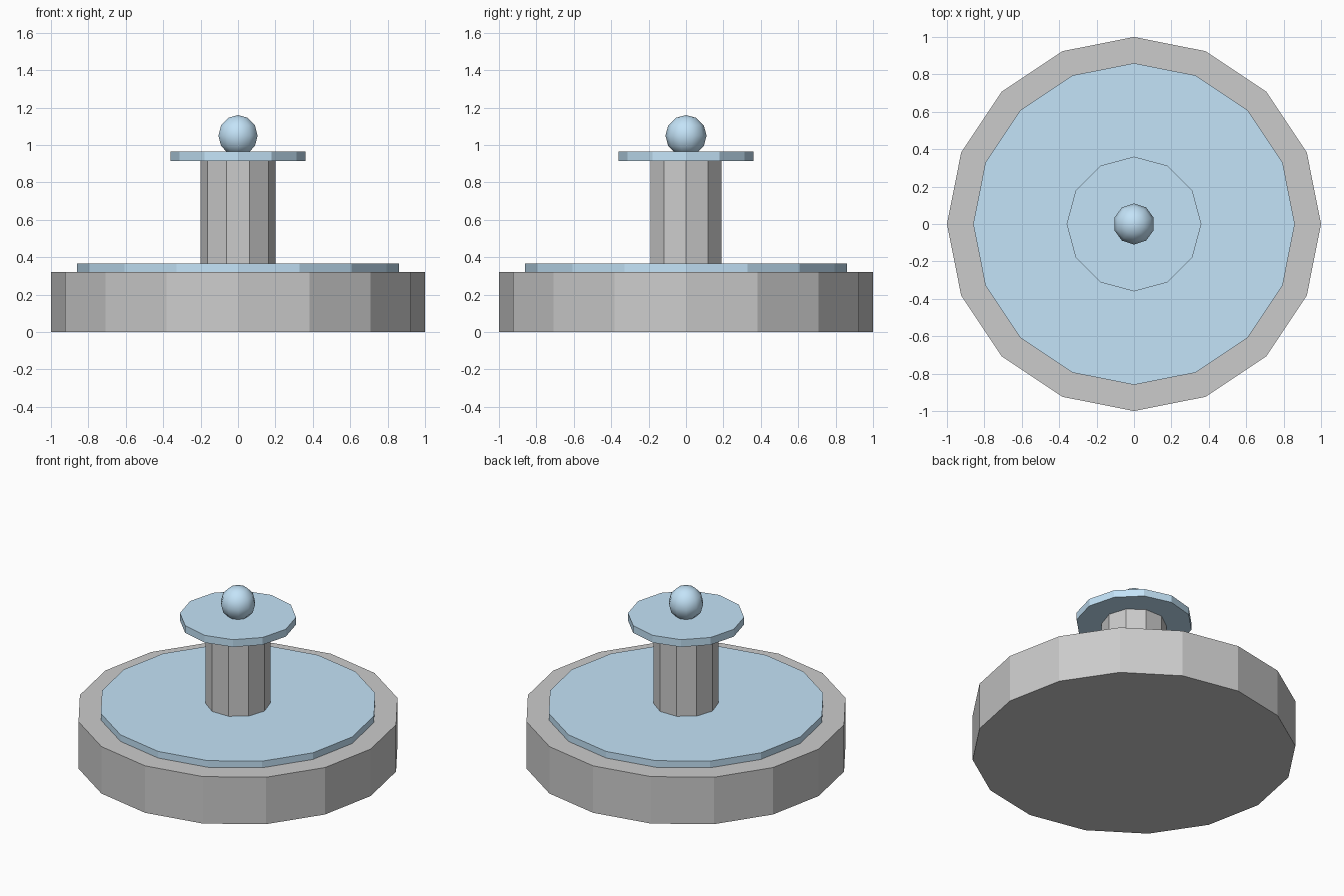
import bpy

if "Cube" in bpy.data.objects:
    bpy.data.objects.remove(bpy.data.objects["Cube"])

water_mat = bpy.data.materials.new("water_blue")
water_mat.diffuse_color = (0.55, 0.77, 0.94, 1.0)
water_mat.use_nodes = True
water_mat.node_tree.nodes["Principled BSDF"].inputs["Base Color"].default_value = water_mat.diffuse_color


def prism(name, sides, radius, z0, z1, mat=None):
    """Upright flat-shaded prism with a corner on the +x axis."""
    verts_offset = 0.0
    if sides % 4:
        # Blender starts its circles on +y; turn so a corner meets +x
        verts_offset = 1.5707963
    bpy.ops.mesh.primitive_cylinder_add(
        vertices=sides, radius=radius, depth=z1 - z0,
        location=(0, 0, (z0 + z1) / 2), rotation=(0, 0, verts_offset))
    obj = bpy.context.object
    obj.name = name
    if mat:
        obj.data.materials.append(mat)
    return obj


# Stone basin and the water filling it
prism("basin", 16, 1.0, 0.0, 0.32)
prism("basin_water", 16, 0.86, 0.315, 0.365, water_mat)

# Central column carrying the upper dish of water
prism("column", 10, 0.2, 0.32, 0.92)
prism("upper_water", 12, 0.36, 0.915, 0.965, water_mat)

# Round water bubble on top, smooth shaded
bpy.ops.mesh.primitive_uv_sphere_add(segments=10, ring_count=6, radius=0.11,
                                     location=(0, 0, 1.05))
bubble = bpy.context.object
bubble.name = "water_bubble"
bubble.data.materials.append(water_mat)
bpy.ops.object.shade_smooth()
